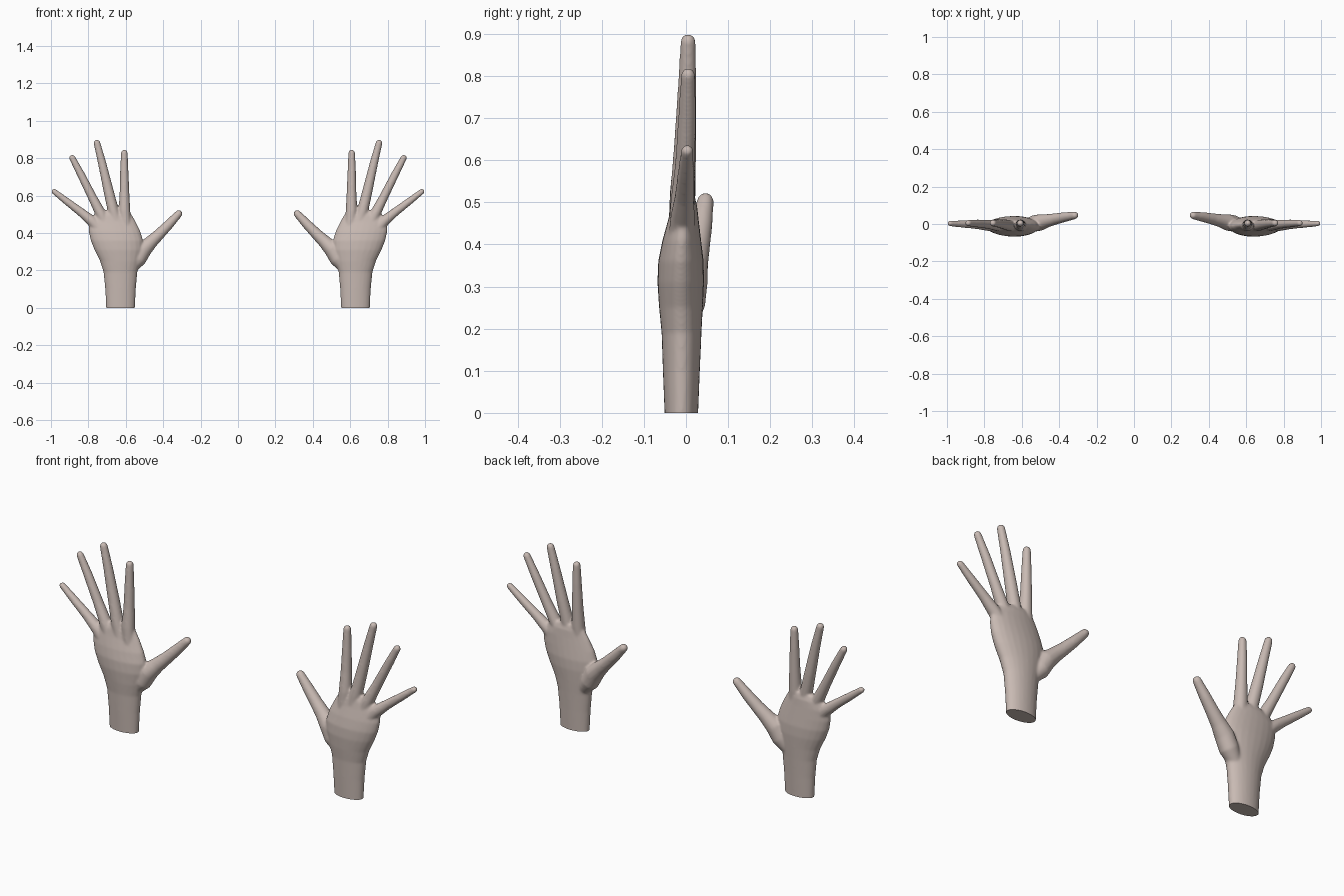
import bpy, bmesh, math
from mathutils import Vector

old = bpy.data.objects.get("Cube")
if old:
    bpy.data.objects.remove(old, do_unlink=True)

skin = bpy.data.materials.new("warm_grey_skin")
skin.use_nodes = True
COLOUR = (0.58, 0.49, 0.45, 1)
skin.diffuse_color = COLOUR
skin.node_tree.nodes["Principled BSDF"].inputs["Base Color"].default_value = COLOUR

SIDES = 24


def skin_rings(bm, rings):
    """Join closed loops of points into a capped tube."""
    loops = [[bm.verts.new(p) for p in ring] for ring in rings]
    for a, b in zip(loops, loops[1:]):
        for i in range(SIDES):
            j = (i + 1) % SIDES
            bm.faces.new((a[i], a[j], b[j], b[i]))
    bm.faces.new(loops[0][::-1])
    bm.faces.new(loops[-1])


def ellipse(centre, u, v):
    return [centre + u * math.cos(t) + v * math.sin(t)
            for t in (2 * math.pi * i / SIDES for i in range(SIDES))]


def palm(bm, sections):
    """Loft of level ellipses: height, x range, y range."""
    rings = []
    for z, x0, x1, y0, y1 in sections:
        rings.append(ellipse(Vector(((x0 + x1) / 2, (y0 + y1) / 2, z)),
                             Vector(((x1 - x0) / 2, 0, 0)), Vector((0, (y1 - y0) / 2, 0))))
    skin_rings(bm, rings)


def finger(bm, path):
    """Round tapering tube along points (x, y, z, radius) with a domed tip."""
    pts = [Vector(p[:3]) for p in path]
    radii = [p[3] for p in path]
    tip_dir = (pts[-1] - pts[-2]).normalized()
    end, r = pts[-1], radii[-1]
    for k in range(1, 5):
        a = k * math.pi / 2 / 4.3
        pts.append(end + tip_dir * r * math.sin(a))
        radii.append(r * math.cos(a))
    rings = []
    for i, p in enumerate(pts):
        d = (pts[min(i + 1, len(pts) - 1)] - pts[max(i - 1, 0)]).normalized()
        u = Vector((0, 1, 0)).cross(d).normalized()
        rings.append(ellipse(p, u * radii[i], d.cross(u) * radii[i]))
    skin_rings(bm, rings)


bm = bmesh.new()

# Wrist and palm, running a little below the ground for a clean cut
palm(bm, [(-0.05, 0.552, 0.704, -0.050, 0.028),
          (0.00, 0.551, 0.705, -0.051, 0.029),
          (0.10, 0.546, 0.710, -0.055, 0.033),
          (0.19, 0.538, 0.719, -0.058, 0.037),
          (0.25, 0.522, 0.738, -0.064, 0.040),
          (0.31, 0.508, 0.768, -0.068, 0.043),
          (0.36, 0.507, 0.788, -0.066, 0.042),
          (0.41, 0.522, 0.799, -0.056, 0.036),
          (0.46, 0.546, 0.799, -0.042, 0.030),
          (0.495, 0.566, 0.772, -0.034, 0.026),
          (0.52, 0.582, 0.730, -0.022, 0.018)])

# Four fingers, fanned out from inside the palm
finger(bm, [(0.598, -0.012, 0.42, 0.030), (0.607, -0.008, 0.52, 0.031),
            (0.607, -0.002, 0.62, 0.026), (0.608, 0.002, 0.74, 0.022), (0.608, 0.004, 0.828, 0.018)])
finger(bm, [(0.640, -0.012, 0.42, 0.030), (0.667, -0.008, 0.52, 0.030),
            (0.693, -0.002, 0.63, 0.027), (0.728, 0.003, 0.78, 0.022), (0.754, 0.005, 0.882, 0.018)])
finger(bm, [(0.690, -0.012, 0.40, 0.030), (0.732, -0.008, 0.50, 0.029),
            (0.778, -0.002, 0.59, 0.024), (0.838, 0.003, 0.71, 0.021), (0.886, 0.005, 0.802, 0.017)])
finger(bm, [(0.720, -0.012, 0.40, 0.032), (0.782, -0.008, 0.465, 0.029),
            (0.840, -0.004, 0.512, 0.023), (0.920, 0.000, 0.573, 0.019), (0.983, 0.003, 0.622, 0.015)])

# Thumb with its fleshy base
finger(bm, [(0.575, -0.004, 0.21, 0.030), (0.535, 0.002, 0.26, 0.044),
            (0.503, 0.008, 0.315, 0.044), (0.462, 0.018, 0.355, 0.035),
            (0.420, 0.027, 0.395, 0.030), (0.370, 0.037, 0.446, 0.026), (0.317, 0.046, 0.503, 0.020)])

bmesh.ops.recalc_face_normals(bm, faces=bm.faces[:])
draft_mesh = bpy.data.meshes.new("draft")
bm.to_mesh(draft_mesh)
bm.free()
draft = bpy.data.objects.new("draft", draft_mesh)
bpy.context.scene.collection.objects.link(draft)

# Melt the parts into one skin with soft webs between the fingers
remesh = draft.modifiers.new("fuse", 'REMESH')
remesh.mode = 'VOXEL'
remesh.voxel_size = 0.005
smooth = draft.modifiers.new("soften", 'SMOOTH')
smooth.factor = 0.5
smooth.iterations = 10
fused = bpy.data.meshes.new_from_object(draft.evaluated_get(bpy.context.evaluated_depsgraph_get()))
bpy.data.objects.remove(draft, do_unlink=True)


def make_hand(name, side):
    """Copy the fused skin, cut it flat at the wrist and flip it if needed."""
    hand = bmesh.new()
    hand.from_mesh(fused)
    cut = bmesh.ops.bisect_plane(hand, geom=hand.verts[:] + hand.edges[:] + hand.faces[:],
                                 plane_co=(0, 0, 0), plane_no=(0, 0, 1), clear_inner=True)
    rim = [e for e in cut["geom_cut"] if isinstance(e, bmesh.types.BMEdge)]
    bmesh.ops.contextual_create(hand, geom=rim)
    for v in hand.verts:
        v.co.x *= side
    bmesh.ops.recalc_face_normals(hand, faces=hand.faces[:])
    mesh = bpy.data.meshes.new(name)
    hand.to_mesh(mesh)
    hand.free()
    mesh.materials.clear()
    mesh.materials.append(skin)
    obj = bpy.data.objects.new(name, mesh)
    bpy.context.scene.collection.objects.link(obj)
    bpy.ops.object.select_all(action='DESELECT')
    obj.select_set(True)
    bpy.context.view_layer.objects.active = obj
    bpy.ops.object.shade_smooth_by_angle(angle=math.radians(50))


make_hand("left_hand", 1)
make_hand("right_hand", -1)
